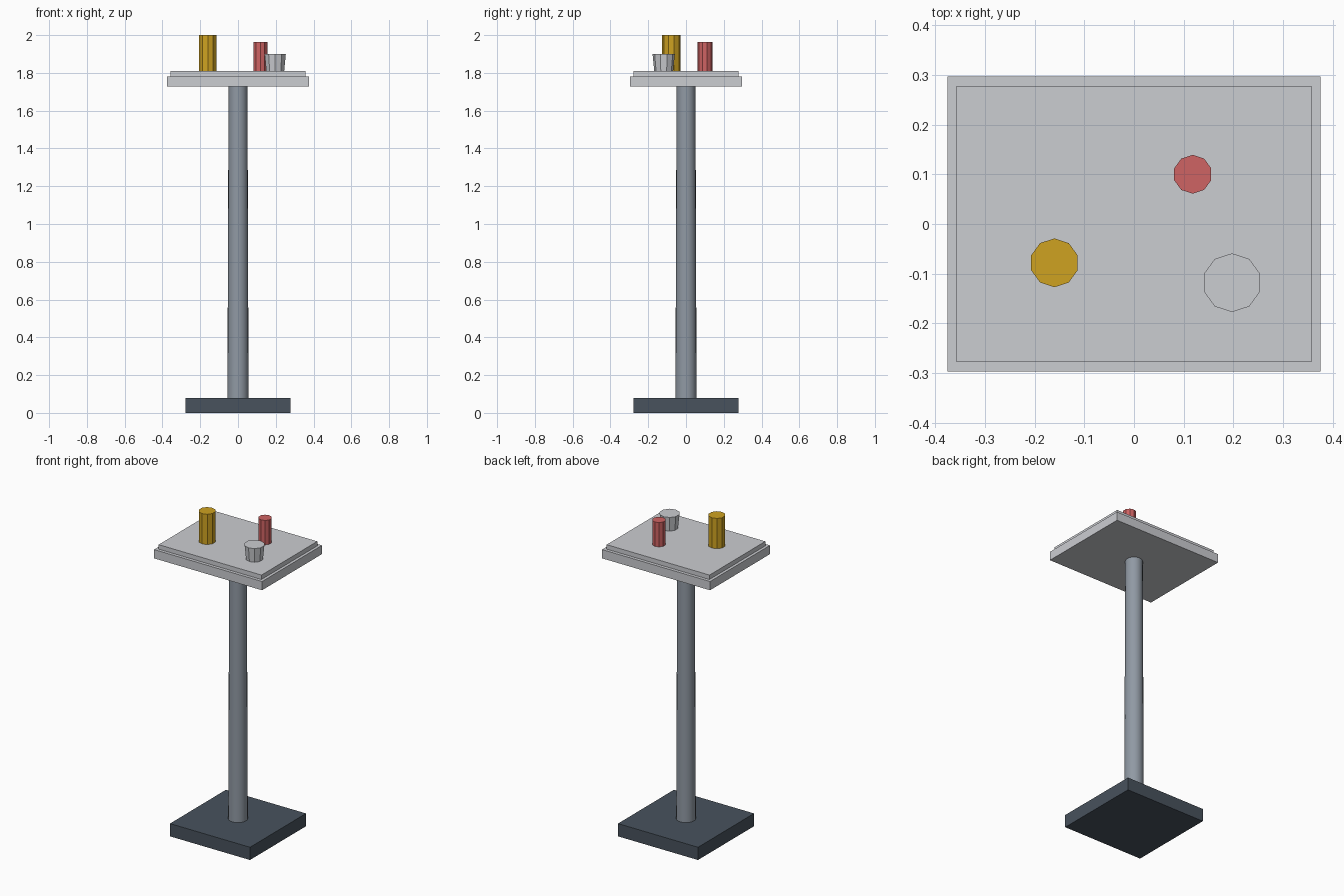
import bpy
from math import radians, pi

cube = bpy.data.objects.get("Cube")
if cube:
    bpy.data.objects.remove(cube, do_unlink=True)


def material(name, rgb):
    mat = bpy.data.materials.new(name)
    mat.use_nodes = True
    color = (*rgb, 1)
    mat.diffuse_color = color
    mat.node_tree.nodes["Principled BSDF"].inputs["Base Color"].default_value = color
    return mat


slate = material("dark slate", (0.065, 0.085, 0.11))
steel = material("steel grey", (0.28, 0.32, 0.37))
pale = material("pale grey", (0.6, 0.61, 0.64))
amber = material("amber", (0.62, 0.36, 0.015))
red = material("soft red", (0.62, 0.125, 0.125))


def finish(name, mat):
    obj = bpy.context.object
    obj.name = obj.data.name = name
    obj.data.materials.append(mat)
    return obj


def slab(name, width, depth, z0, z1, mat):
    bpy.ops.mesh.primitive_cube_add(size=1, location=(0, 0, (z0 + z1) / 2))
    bpy.context.object.scale = (width, depth, z1 - z0)
    bpy.ops.object.transform_apply(location=False, rotation=False, scale=True)
    return finish(name, mat)


def column(name, x, y, z0, z1, r0, r1, sides, mat):
    bpy.ops.mesh.primitive_cone_add(vertices=sides, radius1=r0, radius2=r1,
                                    depth=z1 - z0, location=(x, y, (z0 + z1) / 2))
    return finish(name, mat)


# Stand: square foot and slightly tapered pole
slab("base", 0.556, 0.556, 0, 0.08, slate)
column("pole", 0, 0, 0.08, 1.73, 0.056, 0.05, 20, steel)
bpy.ops.object.shade_smooth_by_angle(angle=radians(30))

# Table top with a thinner raised panel
slab("table_top", 0.75, 0.594, 1.727, 1.782, pale)
slab("raised_panel", 0.714, 0.554, 1.782, 1.81, pale)

# Ten-sided items standing on the panel
column("tall_bottle", -0.16, -0.078, 1.81, 2.0, 0.049, 0.049, 10, amber)
column("small_bottle", 0.118, 0.1, 1.81, 1.963, 0.039, 0.039, 10, red)
column("cup", 0.197, -0.118, 1.81, 1.9, 0.05, 0.059, 10, pale)
